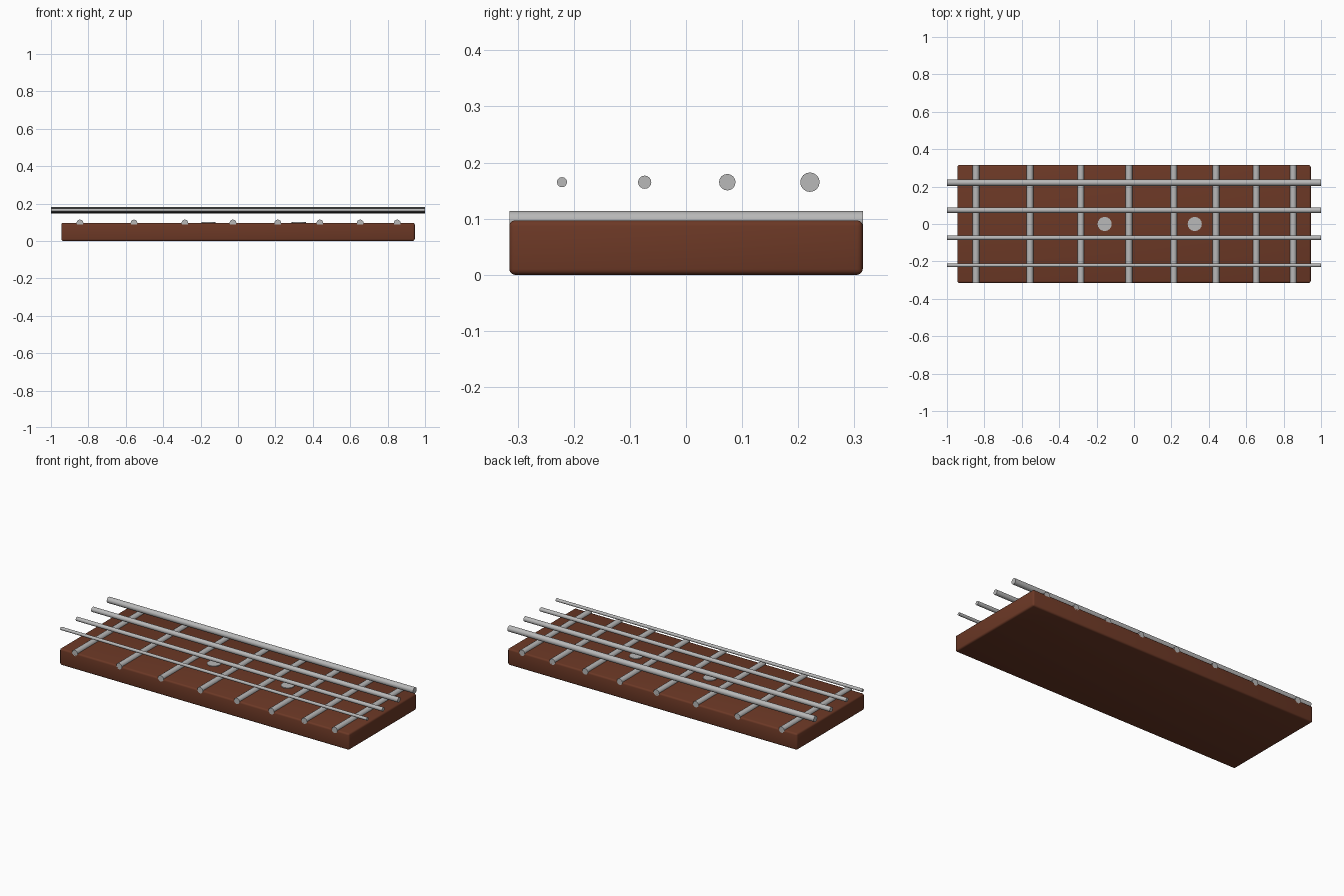
import bpy
import math

if "Cube" in bpy.data.objects:
    bpy.data.objects.remove(bpy.data.objects["Cube"])


def material(name, rgb):
    m = bpy.data.materials.new(name)
    m.diffuse_color = (*rgb, 1)
    m.use_nodes = True
    m.node_tree.nodes["Principled BSDF"].inputs["Base Color"].default_value = m.diffuse_color
    return m


WOOD = material("brown wood", (0.15, 0.04, 0.019))
METAL = material("grey metal", (0.48, 0.48, 0.48))


def rod(name, radius, length, location, rotation=(0, 0, 0), sides=16):
    bpy.ops.mesh.primitive_cylinder_add(vertices=sides, radius=radius, depth=length,
                                        location=location, rotation=rotation)
    ob = bpy.context.object
    ob.name = name
    ob.data.materials.append(METAL)
    bpy.ops.object.shade_smooth_by_angle(angle=math.radians(35))
    return ob


# Wooden board with softly rounded edges
TOP = 0.097
bpy.ops.mesh.primitive_cube_add(size=1, location=(0, 0, TOP / 2))
board = bpy.context.object
board.name = "fretboard"
board.scale = (1.89, 0.63, TOP)
bpy.ops.object.transform_apply(location=False, rotation=False, scale=True)
bevel = board.modifiers.new("rounded edges", 'BEVEL')
bevel.width = 0.01
bevel.segments = 3
board.data.materials.append(WOOD)
bpy.ops.object.modifier_apply(modifier=bevel.name)
bpy.ops.object.shade_smooth_by_angle(angle=math.radians(35))

# Fret bars, half sunk into the board
for i, x in enumerate((-0.845, -0.556, -0.284, -0.027, 0.213, 0.438, 0.653, 0.851)):
    rod(f"fret_{i + 1}", 0.018, 0.63, (x, 0, 0.096), (math.pi / 2, 0, 0))

# Strings, thicker toward the back
for i, radius in enumerate((0.009, 0.0118, 0.0147, 0.0173)):
    rod(f"string_{i + 1}", radius, 2.0, (0, -0.221 + i * 0.1473, 0.165),
        (0, math.pi / 2, 0))

# Round position markers
for i, x in enumerate((-0.157, 0.325)):
    rod(f"marker_dot_{i + 1}", 0.038, 0.009, (x, 0, TOP))
